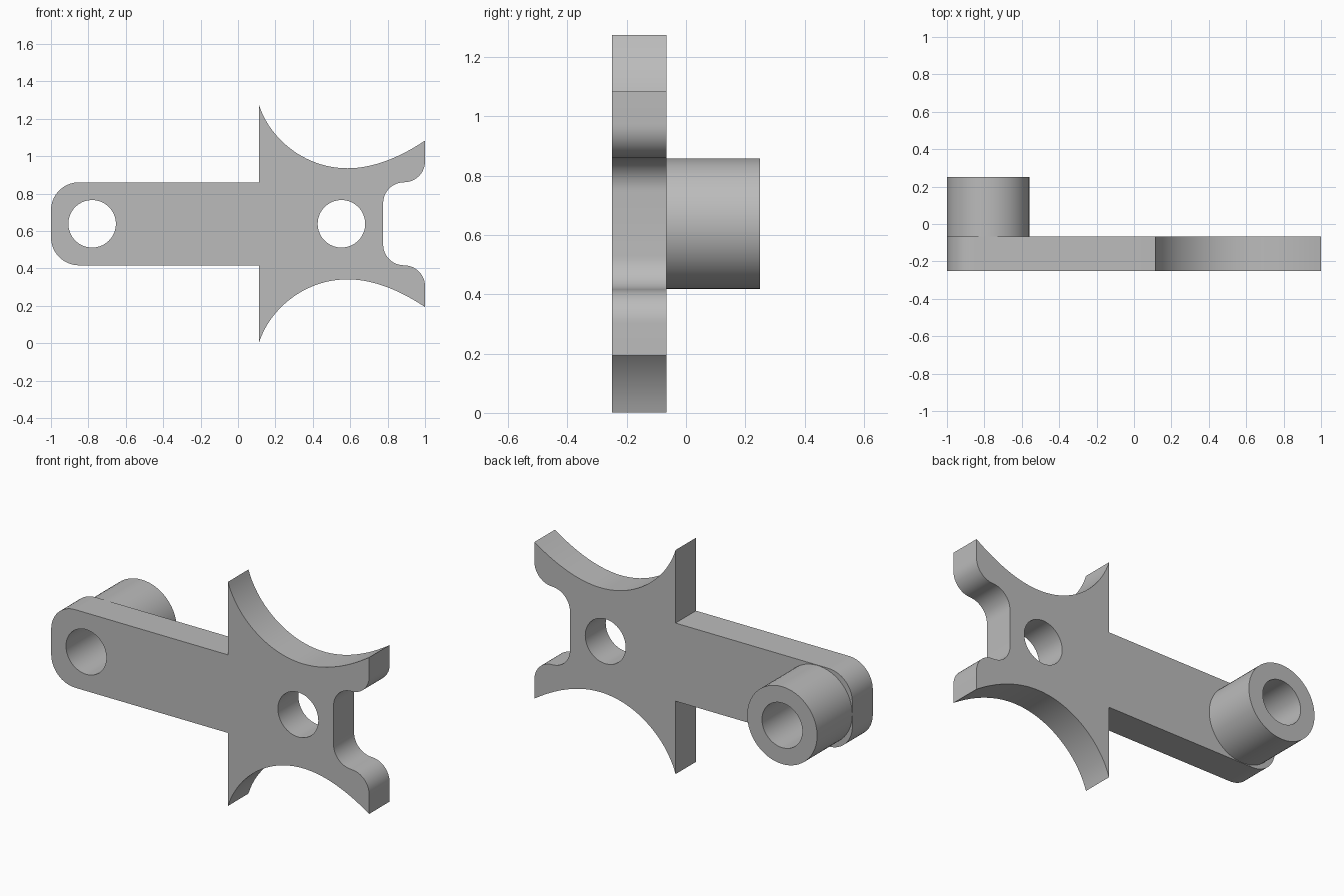
import bpy, bmesh, math
from mathutils import Vector
from mathutils.geometry import interpolate_bezier

cube = bpy.data.objects.get("Cube")
if cube:
    bpy.data.objects.remove(cube)

MID = 0.638          # height of the plate's mirror line
FRONT, STEP, BACK = -0.25, -0.066, 0.25
HOLE = 0.127
BOSS_X, HEAD_X = -0.78, 0.553

grey = bpy.data.materials.new("plain grey")
grey.use_nodes = True
grey.diffuse_color = (0.5, 0.5, 0.5, 1)
grey.node_tree.nodes["Principled BSDF"].inputs["Base Color"].default_value = (0.5, 0.5, 0.5, 1)


def arc(cx, cz, r, start, end, n):
    angles = [math.radians(start + (end - start) * i / n) for i in range(n + 1)]
    return [(cx + r * math.cos(a), cz + r * math.sin(a)) for a in angles]


def circle(cx, r, n=64):
    return arc(cx, 0, r, 0, 360, n)[:-1]


def bezier(*points, n=24):
    return [tuple(p) for p in interpolate_bezier(*map(Vector, points), n)]


def extruded_part(name, loops, y0, y1):
    """Fill outline and hole loops in the xz plane, then extrude along y."""
    bm = bmesh.new()
    for loop in loops:
        verts = [bm.verts.new((x, y0, MID + z)) for x, z in loop]
        for i, v in enumerate(verts):
            bm.edges.new((verts[i - 1], v))
    bmesh.ops.triangle_fill(bm, use_beauty=True, edges=bm.edges[:])
    grown = bmesh.ops.extrude_face_region(bm, geom=bm.faces[:], use_keep_orig=True)
    moved = [g for g in grown["geom"] if isinstance(g, bmesh.types.BMVert)]
    bmesh.ops.translate(bm, verts=moved, vec=(0, y1 - y0, 0))
    bmesh.ops.recalc_face_normals(bm, faces=bm.faces[:])
    mesh = bpy.data.meshes.new(name)
    bm.to_mesh(mesh)
    bm.free()
    mesh.materials.append(grey)
    obj = bpy.data.objects.new(name, mesh)
    bpy.context.collection.objects.link(obj)
    bpy.ops.object.select_all(action="DESELECT")
    obj.select_set(True)
    bpy.context.view_layer.objects.active = obj
    bpy.ops.object.shade_smooth_by_angle(angle=math.radians(30))
    return obj


# Upper half of the plate outline, from the arm's end to the forked edge
upper = arc(-0.85, 0.072, 0.15, 180, 90, 16)
upper += [(0.112, 0.222)]
upper += bezier((0.112, 0.637), (0.17, 0.452), (0.36, 0.297), (0.585, 0.297))
upper += bezier((0.585, 0.297), (0.72, 0.297), (0.86, 0.352), (1, 0.445))[1:]
upper += arc(0.888, 0.334, 0.112, 0, -90, 12)
upper += arc(0.888, 0.11, 0.112, 90, 180, 12)[1:]
outline = upper + [(x, -z) for x, z in reversed(upper)]

# Flat plate with two holes, and the tubular boss behind the arm's end
extruded_part("plate", [outline, circle(BOSS_X, HOLE), circle(HEAD_X, HOLE)], FRONT, STEP)
extruded_part("boss", [circle(BOSS_X, 0.22), circle(BOSS_X, HOLE)], STEP, BACK)
